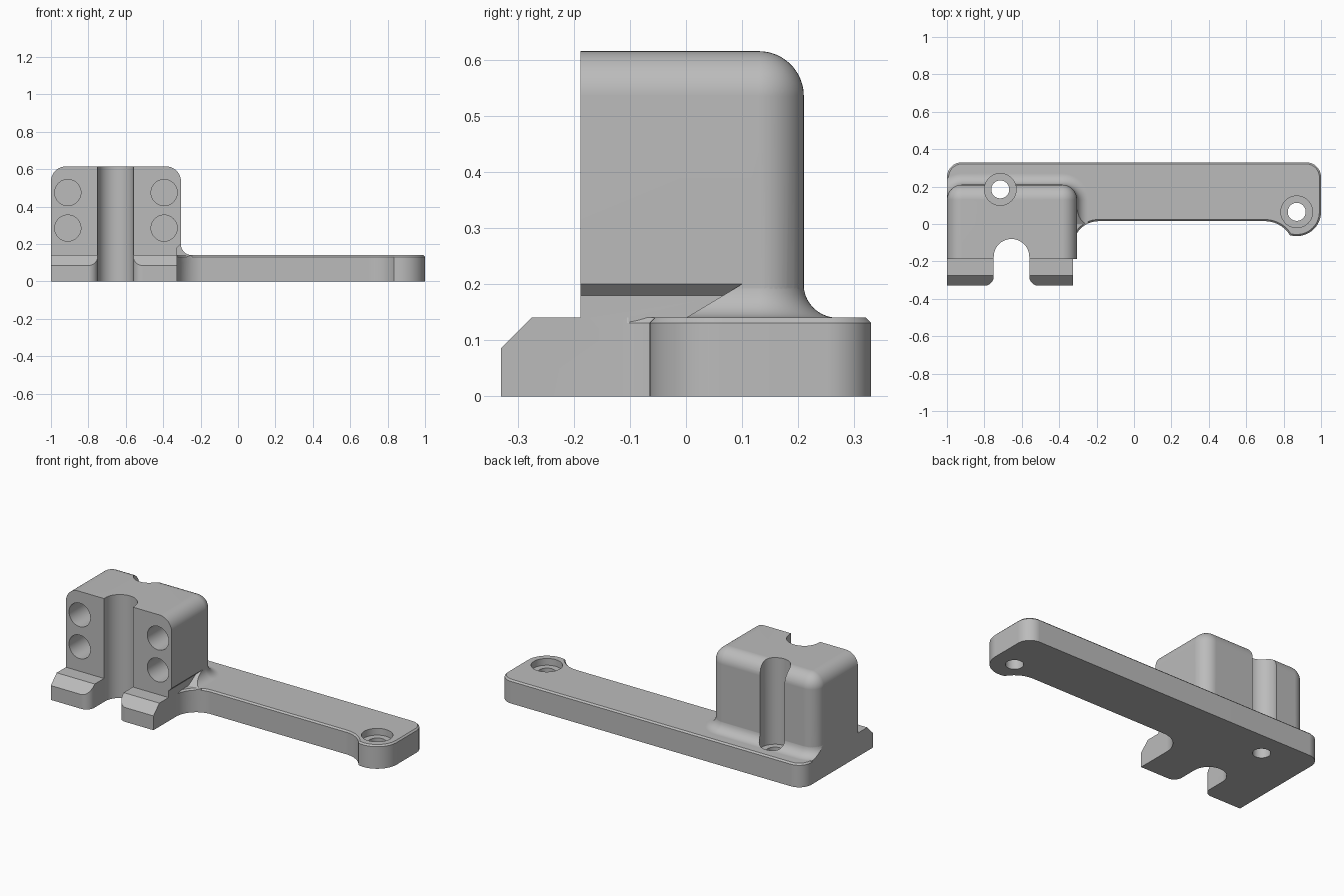
import bpy, bmesh
from math import sin, cos, radians, pi
from mathutils import Vector

default = bpy.data.objects.get("Cube")
if default:
    bpy.data.objects.remove(default, do_unlink=True)

grey = bpy.data.materials.new("machined_grey")
grey.use_nodes = True
grey.diffuse_color = (0.5, 0.5, 0.5, 1)
bsdf = next(n for n in grey.node_tree.nodes if n.type == 'BSDF_PRINCIPLED')
bsdf.inputs["Base Color"].default_value = grey.diffuse_color


def arc(cx, cy, r, start, end, steps=14):
    angles = [radians(start + (end - start) * i / steps) for i in range(steps + 1)]
    return [(cx + r * cos(a), cy + r * sin(a)) for a in angles]


def circle(cx, cy, r):
    return arc(cx, cy, r, 0, 360, 48)[:-1]


def loft(layers):
    """Closed solid through matching rings of points."""
    bm = bmesh.new()
    rings = [[bm.verts.new(p) for p in layer] for layer in layers]
    n = len(rings[0])
    for low, high in zip(rings, rings[1:]):
        for i in range(n):
            j = (i + 1) % n
            bm.faces.new((low[i], low[j], high[j], high[i]))
    bm.faces.new(rings[0])
    bm.faces.new(rings[-1])
    bmesh.ops.recalc_face_normals(bm, faces=bm.faces)
    return bm


def prism(points, lo, hi, axis='Z'):
    if axis == 'Z':
        return loft([[(a, b, h) for a, b in points] for h in (lo, hi)])
    return loft([[(a, h, b) for a, b in points] for h in (lo, hi)])


def bevel(bm, rule, size, segments=1):
    edges = [e for e in bm.edges if rule((e.verts[0].co + e.verts[1].co) / 2, e)]
    bmesh.ops.bevel(bm, geom=edges, offset=size, segments=segments, profile=0.5,
                    affect='EDGES', clamp_overlap=False)


def make(name, bm):
    bmesh.ops.recalc_face_normals(bm, faces=bm.faces)
    mesh = bpy.data.meshes.new(name)
    bm.to_mesh(mesh)
    bm.free()
    mesh.materials.append(grey)
    obj = bpy.data.objects.new(name, mesh)
    bpy.context.collection.objects.link(obj)
    return obj


def combine(target, other, operation):
    mod = target.modifiers.new("combine", 'BOOLEAN')
    mod.operation, mod.object, mod.solver = operation, other, 'EXACT'
    graph = bpy.context.evaluated_depsgraph_get()
    result = bpy.data.meshes.new_from_object(target.evaluated_get(graph))
    target.modifiers.clear()
    target.data = result
    bpy.data.objects.remove(other, do_unlink=True)


def cut(target, bm):
    combine(target, make("cutter", bm), 'DIFFERENCE')


# Plate: foot, arm and rounded screw boss in one outline
TOP = 0.14
outline = ([(-1, -0.33), (-0.325, -0.33)] + arc(-0.19, -0.12, 0.135, 180, 90)
           + arc(0.70, -0.141, 0.156, 90, 33.5) + arc(0.87, 0.065, 0.13, 254, 360)
           + arc(0.92, 0.25, 0.08, 0, 90) + arc(-0.92, 0.25, 0.08, 90, 180))
bm = prism(outline, 0, TOP)
on_top = lambda e: all(v.co.z > TOP - 0.001 for v in e.verts)
bevel(bm, lambda m, e: on_top(e) and m.y < -0.32, 0.055)
bevel(bm, lambda m, e: on_top(e) and (m.x > -0.324 or m.y > 0.24), 0.009)
bracket = make("mounting_bracket", bm)

# Clamp block with rounded back and top edges
LEFT, RIGHT, FRONT, BACK, HIGH, R = -1, -0.305, -0.188, 0.21, 0.615, 0.08
bm = prism([(LEFT, FRONT), (RIGHT, FRONT), (RIGHT, BACK), (LEFT, BACK)], 0.1, HIGH)


def block_round(m, e):
    upright = abs(e.verts[0].co.z - e.verts[1].co.z) > 0.1
    return m.y > FRONT + 0.01 and (upright or m.z > HIGH - 0.01)


bevel(bm, block_round, R, 12)
block = make("clamp_block", bm)

# Relief under the block's side
cut(block, prism([(-0.325, 0.05), (-0.2, 0.05), (-0.2, 0.2), (RIGHT, 0.2),
                  (-0.325, 0.18)], -0.3, 0.1, 'Y'))

# Concave fillet where the block meets the plate
F = 0.06


def flare_ring(d, z):
    pts = ([(LEFT - d, FRONT), (RIGHT + d, FRONT)]
           + arc(RIGHT - R, BACK - R, R + d, 0, 90)
           + arc(LEFT + R, BACK - R, R + d, 90, 180))
    return [(x, y, z) for x, y in pts]


rings = [flare_ring(F, 0.1)]
for i in range(11):
    a = i / 10 * pi / 2
    rings.append(flare_ring(F * (1 - sin(a)) - 0.0005, TOP + F * (1 - cos(a))))
bm = loft(rings)
sliced = bmesh.ops.bisect_plane(bm, geom=bm.verts[:] + bm.edges[:] + bm.faces[:],
                                plane_co=Vector((0, 0, TOP)),
                                plane_no=Vector((0, -0.06, 0.1)).normalized(),
                                clear_outer=True)
bmesh.ops.holes_fill(bm, edges=[g for g in sliced["geom_cut"]
                                if isinstance(g, bmesh.types.BMEdge)])
flare = make("base_fillet", bm)
combine(flare, make("trim", prism(outline, 0.05, 0.3)), 'INTERSECT')

combine(bracket, block, 'UNION')
combine(bracket, flare, 'UNION')

# Vertical rod slot with rounded mouth
slot = (arc(-0.80, -0.28, 0.05, -90, 0)[::1] + arc(-0.655, -0.175, 0.095, 180, 0, 24)
        + arc(-0.51, -0.28, 0.05, 180, 270) + [(-0.51, -0.4), (-0.80, -0.4)])
cut(bracket, prism(slot, -0.1, 0.8))

# Blind holes in the block's front
for x in (-0.91, -0.395):
    for z in (0.285, 0.475):
        cut(bracket, prism(circle(x, z, 0.07), -0.3, 0.1, 'Y'))

# Counterbored screw holes; the one behind the block grooves its back
for x, y in ((-0.715, 0.185), (0.87, 0.065)):
    cut(bracket, prism(circle(x, y, 0.085), 0.1, 0.8))
    cut(bracket, prism(circle(x, y, 0.048), -0.1, 0.3))

# Smooth shading with crisp machined edges
bpy.ops.object.select_all(action='DESELECT')
bracket.select_set(True)
bpy.context.view_layer.objects.active = bracket
bpy.ops.object.shade_smooth_by_angle(angle=radians(25))
weighted = bracket.modifiers.new("weighted_normals", 'WEIGHTED_NORMAL')
weighted.keep_sharp = True
